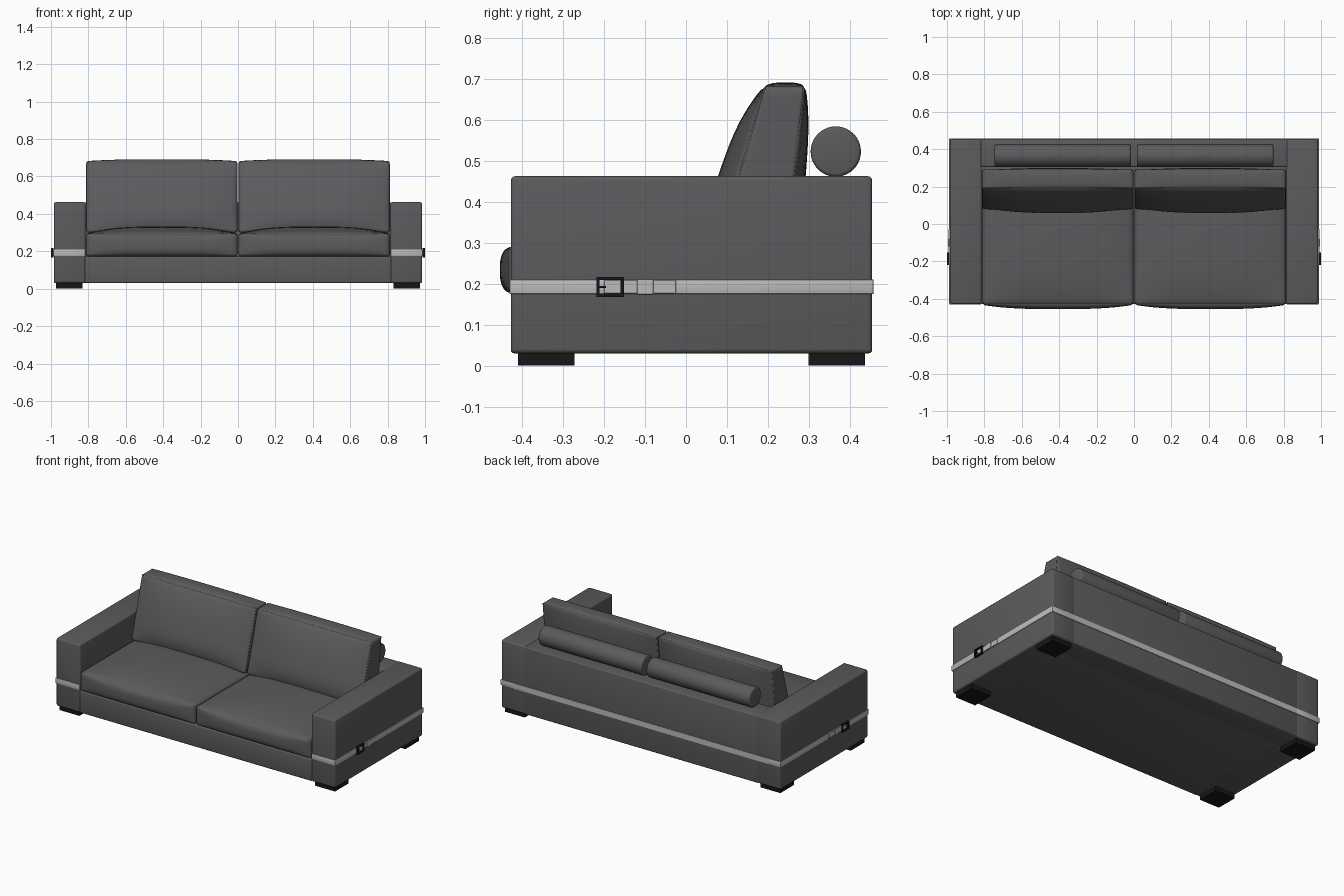
import bpy, bmesh, math
from mathutils import Vector

if "Cube" in bpy.data.objects:
    bpy.data.objects.remove(bpy.data.objects["Cube"])


def material(name, c):
    m = bpy.data.materials.new(name)
    m.diffuse_color = (*c, 1)
    m.use_nodes = True
    m.node_tree.nodes["Principled BSDF"].inputs["Base Color"].default_value = m.diffuse_color
    return m


LEATHER = material("dark grey leather", (0.105, 0.105, 0.11))
STRAP = material("light grey strap", (0.5, 0.5, 0.5))
BLACK = material("black", (0.008, 0.008, 0.008))


def finish(name, bm, mat, angle=35):
    bmesh.ops.recalc_face_normals(bm, faces=bm.faces)
    me = bpy.data.meshes.new(name)
    bm.to_mesh(me)
    bm.free()
    ob = bpy.data.objects.new(name, me)
    bpy.context.collection.objects.link(ob)
    me.materials.append(mat)
    bpy.ops.object.select_all(action='DESELECT')
    ob.select_set(True)
    bpy.context.view_layer.objects.active = ob
    bpy.ops.object.shade_smooth_by_angle(angle=math.radians(angle))
    return ob


def box(name, lo, hi, mat, bevel=0.0, segs=3):
    bm = bmesh.new()
    bmesh.ops.create_cube(bm, size=1)
    for v in bm.verts:
        v.co = Vector([(a + b) / 2 + c * (b - a) for a, b, c in zip(lo, hi, v.co)])
    if bevel:
        bmesh.ops.bevel(bm, geom=bm.edges[:], offset=bevel, segments=segs,
                        profile=0.5, affect='EDGES')
    return finish(name, bm, mat)


def sided(name, s, lo, hi, mat, bevel=0.0, segs=3):
    """Box given for the right side, mirrored in x when s is -1."""
    xs = sorted((s * lo[0], s * hi[0]))
    return box(name, (xs[0], *lo[1:]), (xs[1], *hi[1:]), mat, bevel, segs)


def cushion(name, lo, hi, puff, r, warp=lambda p: p, n=22):
    """Rounded box whose faces swell by puff = ((x-,x+),(y-,y+),(z-,z+))."""
    bm = bmesh.new()
    t = [math.sin(math.pi / 2 * (2 * i / n - 1)) for i in range(n + 1)]
    for axis in range(3):
        for side in (-1, 1):
            g = []
            for a in t:
                row = []
                for b in t:
                    c = [a, b]
                    c.insert(axis, side)
                    row.append(bm.verts.new(c))
                g.append(row)
            for i in range(n):
                for j in range(n):
                    bm.faces.new((g[i][j], g[i + 1][j], g[i + 1][j + 1], g[i][j + 1]))
    bmesh.ops.remove_doubles(bm, verts=bm.verts, dist=1e-5)
    half = [(b - a) / 2 for a, b in zip(lo, hi)]
    mid = [(a + b) / 2 for a, b in zip(lo, hi)]
    for v in bm.verts:
        u = v.co.copy()
        p = Vector([c * h for c, h in zip(u, half)])
        q = Vector([max(-h + r, min(h - r, c)) for c, h in zip(p, half)])
        if (p - q).length > 1e-7:
            p = q + (p - q).normalized() * r
        for k in range(3):
            f = 1
            for j in range(3):
                if j != k:
                    f *= 1 - abs(u[j]) ** 3
            p[k] += u[k] * f * puff[k][0 if u[k] < 0 else 1]
        v.co = warp(p + Vector(mid))
    return finish(name, bm, LEATHER, 50)


def piping(name, pts, rad=0.003):
    """Thin closed seam cord."""
    cu = bpy.data.curves.new(name, 'CURVE')
    cu.dimensions = '3D'
    cu.bevel_depth = rad
    cu.bevel_resolution = 1
    sp = cu.splines.new('POLY')
    sp.points.add(len(pts) - 1)
    for q, p in zip(sp.points, pts):
        q.co = (*p, 1)
    sp.use_cyclic_u = True
    cu.materials.append(LEATHER)
    ob = bpy.data.objects.new(name, cu)
    bpy.context.collection.objects.link(ob)


def lean(p):
    """Wedge and tilt of the back cushions, thicker at the bottom."""
    k = (p.z - 0.30) / 0.38
    return Vector((p.x, 0.165 + 0.075 * k + p.y * (0.088 - 0.036 * k) / 0.07, p.z))


# Frame
box("base", (-0.82, -0.428, 0.03), (0.82, 0.33, 0.172), LEATHER, 0.008)
box("back_rest", (-0.83, 0.305, 0.03), (0.83, 0.455, 0.46), LEATHER, 0.008)
box("back_strap", (-0.9, 0.4, 0.175), (0.9, 0.458, 0.21), STRAP)

for s, side in ((-1, "left"), (1, "right")):
    # Arm, strap and feet
    sided(side + "_arm", s, (0.815, -0.428, 0.03), (0.985, 0.455, 0.463), LEATHER, 0.011)
    sided(side + "_strap", s, (0.818, -0.431, 0.175), (0.988, 0.458, 0.21), STRAP, 0.0025, 2)
    for y0, y1, end in ((-0.41, -0.272, "front"), (0.299, 0.437, "back")):
        sided(f"{side}_{end}_foot", s, (0.832, y0, 0), (0.972, y1, 0.034), BLACK)

    # Strap end, keeper loop and buckle
    sided(side + "_strap_end", s, (0.985, -0.2, 0.176), (0.991, -0.025, 0.209), STRAP, 0.001, 1)
    sided(side + "_keeper", s, (0.985, -0.12, 0.174), (0.994, -0.08, 0.211), STRAP, 0.001, 1)
    for part, y0, y1, z0, z1 in (("front", -0.219, -0.211, 0.168, 0.217),
                                 ("back", -0.160, -0.152, 0.168, 0.217),
                                 ("low", -0.215, -0.156, 0.168, 0.176),
                                 ("high", -0.215, -0.156, 0.209, 0.217),
                                 ("prong", -0.215, -0.195, 0.190, 0.194)):
        sided(f"{side}_buckle_{part}", s, (0.986, y0, z0), (1.0, y1, z1), BLACK)

    # Seat cushion
    x0, x1 = sorted((s * 0.003, s * 0.812))
    cushion(side + "_seat", (x0, -0.432, 0.172), (x1, 0.28, 0.295),
            ((0, 0), (0.023, 0), (0, 0.038)), 0.016)
    piping(side + "_seat_seam", [(x0 + 0.008, -0.425, 0.289), (x1 - 0.008, -0.425, 0.289),
                                 (x1 - 0.008, 0.27, 0.289), (x0 + 0.008, 0.27, 0.289)])

    # Back cushion with front and back seams
    cushion(side + "_back_cushion", (x0, -0.07, 0.30), (x1, 0.07, 0.682),
            ((0, 0), (0.045, 0.022), (0, 0.01)), 0.014, lean)
    for y, part in ((-0.064, "front"), (0.064, "rear")):
        piping(f"{side}_{part}_seam", [lean(Vector(p)) for p in (
            (x0 + 0.004, y, 0.31), (x1 - 0.004, y, 0.31),
            (x1 - 0.004, y, 0.677), (x0 + 0.004, y, 0.677))])

    # Bolster roll lying on the back rest
    bm = bmesh.new()
    bmesh.ops.create_cone(bm, cap_ends=True, segments=40, radius1=0.0615,
                          radius2=0.0615, depth=0.728)
    rim = [e for e in bm.edges if abs(e.verts[0].co.z - e.verts[1].co.z) < 1e-4]
    bmesh.ops.bevel(bm, geom=rim, offset=0.009, segments=3, profile=0.5, affect='EDGES')
    for v in bm.verts:
        c = v.co.copy()
        v.co = (c.z + s * 0.381, 0.366 + c.x, 0.523 + c.y)
    finish(side + "_bolster", bm, LEATHER)
